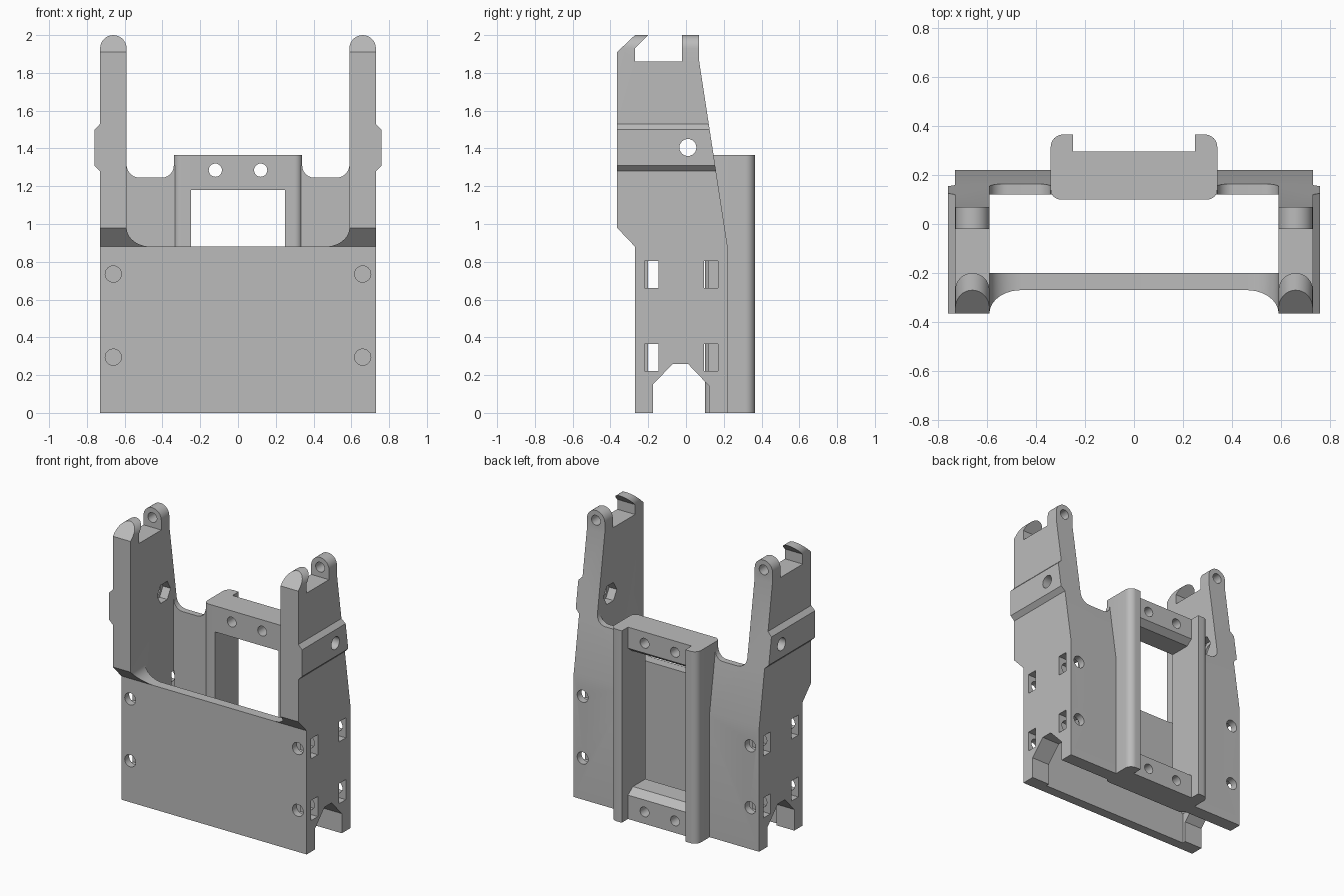
import bpy, bmesh
from math import sin, cos, radians

cube = bpy.data.objects.get("Cube")
if cube:
    bpy.data.objects.remove(cube, do_unlink=True)

grey = bpy.data.materials.new("plain_grey")
grey.use_nodes = True
colour = (0.5, 0.5, 0.5, 1)
grey.diffuse_color = colour
grey.node_tree.nodes["Principled BSDF"].inputs["Base Color"].default_value = colour


def arc(cx, cy, rx, ry, a0, a1, n=10):
    """Points on an elliptical arc, angles in degrees."""
    angles = [radians(a0 + (a1 - a0) * i / n) for i in range(n + 1)]
    return [(cx + rx * cos(a), cy + ry * sin(a)) for a in angles]


def circle(cx, cy, r, n=24):
    return arc(cx, cy, r, r, 0, 360, n)[:-1]


def prism(name, pts, axis, lo, hi):
    """Extrude a flat profile along one axis."""
    place = {"x": lambda a, b, t: (t, a, b),
             "y": lambda a, b, t: (a, t, b),
             "z": lambda a, b, t: (a, b, t)}[axis]
    bm = bmesh.new()
    rings = [[bm.verts.new(place(a, b, t)) for a, b in pts] for t in (lo, hi)]
    for ring in rings:
        bm.faces.new(ring)
    for i in range(len(pts)):
        j = (i + 1) % len(pts)
        bm.faces.new((rings[0][i], rings[0][j], rings[1][j], rings[1][i]))
    bmesh.ops.recalc_face_normals(bm, faces=bm.faces)
    mesh = bpy.data.meshes.new(name)
    bm.to_mesh(mesh)
    bm.free()
    mesh.materials.append(grey)
    obj = bpy.data.objects.new(name, mesh)
    bpy.context.collection.objects.link(obj)
    return obj


def apply_modifiers(obj):
    bpy.context.view_layer.update()
    graph = bpy.context.evaluated_depsgraph_get()
    mesh = bpy.data.meshes.new_from_object(obj.evaluated_get(graph))
    obj.modifiers.clear()
    obj.data = mesh


def combine(obj, other, operation):
    mod = obj.modifiers.new("combine", "BOOLEAN")
    mod.operation = operation
    mod.solver = "EXACT"
    mod.object = other
    apply_modifiers(obj)
    bpy.data.objects.remove(other, do_unlink=True)


def mirror(obj):
    mod = obj.modifiers.new("mirror", "MIRROR")
    mod.use_bisect_axis[0] = True
    apply_modifiers(obj)


def box(y0, y1, z0, z1):
    return [(y0, z0), (y1, z0), (y1, z1), (y0, z1)]


# Arm outline seen from the front, with rounded tip and side rib
frame = prism("side_arms_and_walls",
              [(0.59, -0.1), (0.73, -0.1), (0.73, 1.28), (0.76, 1.31),
               (0.76, 1.5), (0.73, 1.53)] + arc(0.66, 1.93, 0.07, 0.07, 0, 180, 16),
              "y", -0.5, 0.5)

# Front wall with a fillet up to the arm
front = prism("front_wall",
              [(-0.1, -0.1), (0.66, -0.1), (0.66, 0.98)]
              + arc(0.46, 0.98, 0.13, 0.1, 0, -90) + [(-0.1, 0.88)],
              "y", -0.45, -0.2)
combine(frame, front, "UNION")

# Back wall with a rounded dip between arm and channel
back = prism("back_wall",
             [(0.29, -0.1), (0.66, -0.1), (0.66, 1.315)]
             + arc(0.52, 1.315, 0.07, 0.07, 0, -90)
             + arc(0.405, 1.31, 0.065, 0.065, 270, 180) + [(0.29, 1.31)],
             "y", 0.12, 0.45)
combine(frame, back, "UNION")

# Side outline trims the arms and walls
side = prism("side_outline",
             [(-0.27, 0), (-0.175, 0), (-0.175, 0.15), (-0.07, 0.26), (0.01, 0.26),
              (0.125, 0.14), (0.125, 0), (0.22, 0), (0.22, 0.88), (0.07, 1.86),
              (0.07, 2.0), (-0.02, 2.0), (-0.02, 1.86), (-0.27, 1.86), (-0.27, 1.93),
              (-0.2, 2.0), (-0.27, 2.0), (-0.365, 1.91), (-0.365, 0.98), (-0.27, 0.88)],
             "x", -1, 1)
combine(frame, side, "INTERSECT")

# Nut slots and screw holes
for z in (0.295, 0.735):
    for y0, y1 in ((-0.22, -0.145), (0.095, 0.17)):
        slot = prism("slot_cutter", box(y0, y1, z - 0.073, z + 0.07), "x", 0.585, 0.8)
        combine(frame, slot, "DIFFERENCE")
    for y0, y1 in ((-0.4, -0.11), (0.06, 0.4)):
        hole = prism("screw_cutter", circle(0.66, z, 0.043), "y", y0, y1)
        combine(frame, hole, "DIFFERENCE")

# Pivot hole with hexagonal pocket, and the rear lug hole
combine(frame, prism("pivot_cutter", circle(0.01, 1.405, 0.045), "x", 0.5, 0.9), "DIFFERENCE")
combine(frame, prism("hex_cutter", circle(0.01, 1.405, 0.075, 6), "x", 0.5, 0.65), "DIFFERENCE")
combine(frame, prism("lug_cutter", circle(0.66, 1.93, 0.035), "y", -0.1, 0.2), "DIFFERENCE")
mirror(frame)

# Rear channel rails
rails = prism("rear_channel_rails",
              [(0.25, 0.1)] + arc(0.3, 0.14, 0.04, 0.04, -90, 0)
              + arc(0.29, 0.315, 0.05, 0.05, 0, 90) + [(0.25, 0.365)],
              "z", 0, 1.365)
mirror(rails)

# Rear channel cross bars, each with two holes
bars = {
    "upper_cross_bar": ([(0.1, 1.365), (0.295, 1.365), (0.295, 1.215),
                         (0.25, 1.18), (0.1, 1.18)], 1.285),
    "lower_cross_bar": ([(0.1, 0), (0.295, 0), (0.295, 0.17),
                         (0.24, 0.21), (0.1, 0.21)], 0.085),
}
parts = [frame, rails]
for name, (profile, z) in bars.items():
    bar = prism(name, profile, "x", -0.25, 0.25)
    for x in (-0.12, 0.12):
        combine(bar, prism("bar_cutter", circle(x, z, 0.035), "y", 0, 0.5), "DIFFERENCE")
    parts.append(bar)

# Smooth rounded surfaces, keep edges crisp
for obj in parts:
    bpy.ops.object.select_all(action="DESELECT")
    obj.select_set(True)
    bpy.context.view_layer.objects.active = obj
    bpy.ops.object.shade_smooth_by_angle(angle=radians(25))
